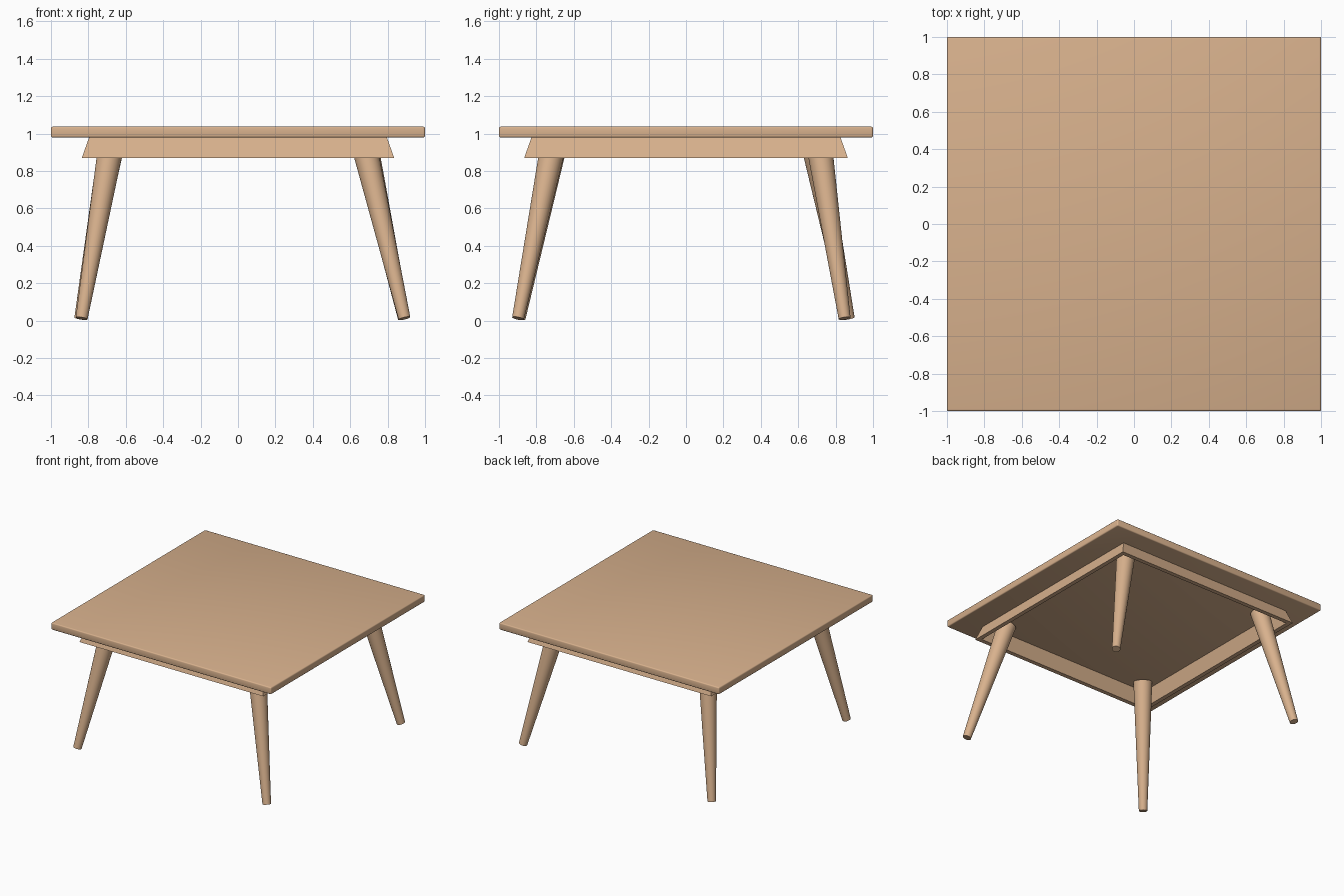
import bpy, bmesh
from mathutils import Vector

if "Cube" in bpy.data.objects:
    bpy.data.objects.remove(bpy.data.objects["Cube"])

wood = bpy.data.materials.new("light wood")
wood.diffuse_color = (0.687, 0.440, 0.266, 1)
wood.use_nodes = True
wood.node_tree.nodes["Principled BSDF"].inputs["Base Color"].default_value = wood.diffuse_color


def finish(name, bm, smooth=True):
    bmesh.ops.recalc_face_normals(bm, faces=bm.faces)
    mesh = bpy.data.meshes.new(name)
    bm.to_mesh(mesh)
    bm.free()
    obj = bpy.data.objects.new(name, mesh)
    bpy.context.collection.objects.link(obj)
    mesh.materials.append(wood)
    if smooth:
        bpy.ops.object.select_all(action='DESELECT')
        obj.select_set(True)
        bpy.context.view_layer.objects.active = obj
        bpy.ops.object.shade_smooth_by_angle()
    return obj


# Tabletop: square slab with softly rounded edges
bm = bmesh.new()
bmesh.ops.create_cube(bm, size=1)
for v in bm.verts:
    v.co = (v.co.x * 2, v.co.y * 2, 1.008 + v.co.z * 0.058)
bmesh.ops.bevel(bm, geom=list(bm.edges), offset=0.009, segments=3,
                profile=0.5, affect='EDGES')
finish("tabletop", bm)

# Apron: mitred frame of boards flaring outward towards the bottom
bm = bmesh.new()
loops = []
for hx, hy, z in ((0.835, 0.865, 0.87), (0.796, 0.826, 0.98),
                  (0.761, 0.791, 0.98), (0.80, 0.83, 0.87)):
    loops.append([bm.verts.new((sx * hx, sy * hy, z))
                  for sx, sy in ((-1, -1), (1, -1), (1, 1), (-1, 1))])
for i in range(4):
    a, b = loops[i], loops[(i + 1) % 4]
    for j in range(4):
        k = (j + 1) % 4
        bm.faces.new((a[j], a[k], b[k], b[j]))
finish("apron", bm, smooth=False)


# Legs: round, tapered and splayed, each ending square to its own axis
def leg(name, foot, top):
    foot, top = Vector(foot), Vector(top)
    axis = top - foot
    bm = bmesh.new()
    bmesh.ops.create_cone(bm, cap_ends=True, segments=32, radius1=0.032,
                          radius2=0.071, depth=axis.length)
    rot = axis.to_track_quat('Z', 'Y').to_matrix()
    mid = (foot + top) / 2
    for v in bm.verts:
        v.co = rot @ v.co + mid
    finish(name, bm)


leg("front_right_leg", (0.89, -0.898, 0.012), (0.663, -0.70, 0.985))
leg("back_right_leg", (0.887, 0.848, 0.012), (0.67, 0.705, 0.985))
leg("back_left_leg", (-0.843, 0.87, 0.012), (-0.668, 0.675, 0.985))
leg("front_left_leg", (-0.836, -0.89, 0.012), (-0.67, -0.695, 0.985))
